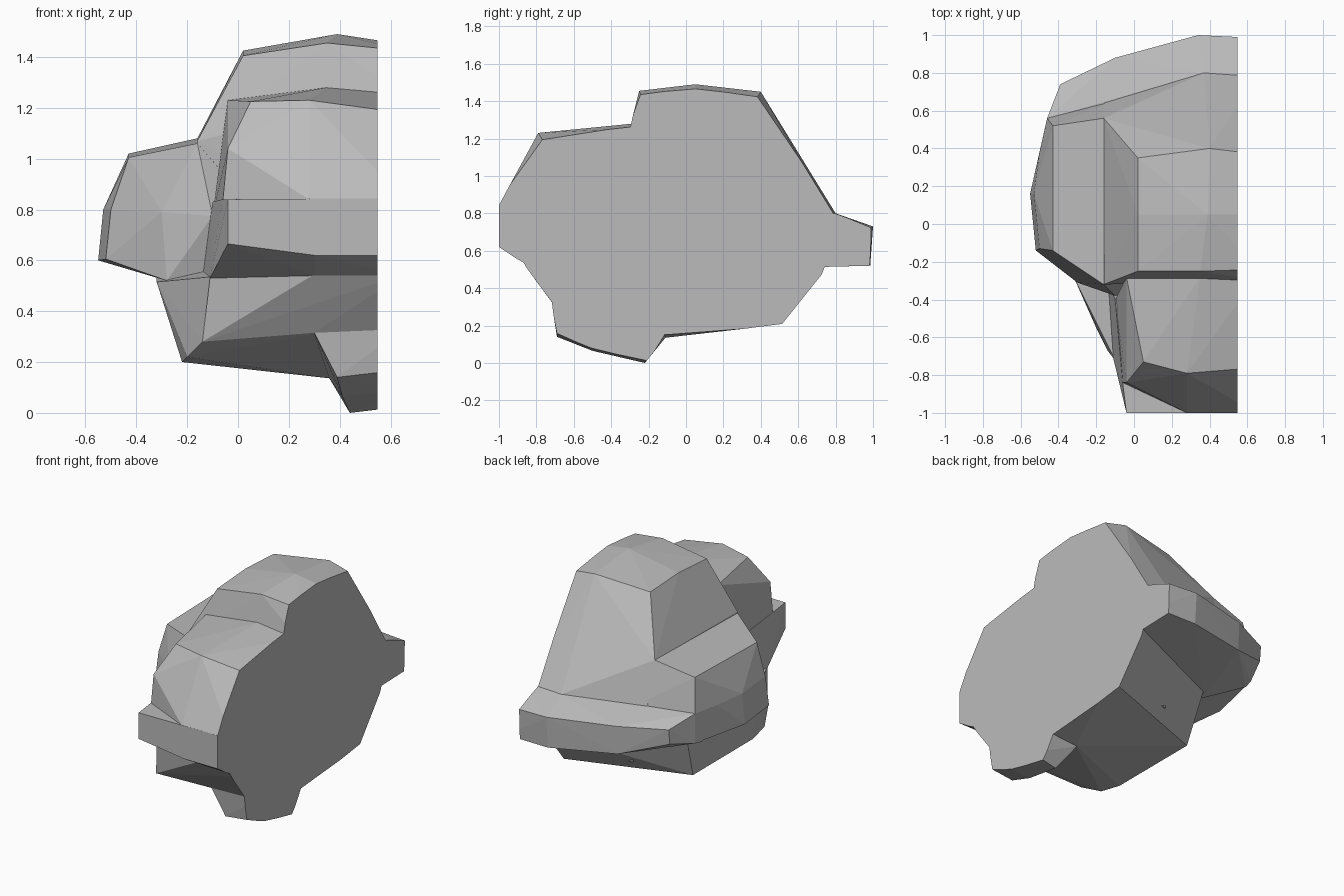
import bpy, bmesh

CUT = 0.55  # flat face where the half model is sliced


def hull(name, pts):
    """Faceted block; points on the slice run past it and are trimmed later."""
    bm = bmesh.new()
    for x, y, z in pts:
        bm.verts.new((x + (0.1 if x >= CUT else 0), y, z))
    res = bmesh.ops.convex_hull(bm, input=bm.verts)
    loose = {g for g in res["geom_interior"] + res["geom_unused"]
             if isinstance(g, bmesh.types.BMVert)}
    bmesh.ops.delete(bm, geom=list(loose), context='VERTS')
    bmesh.ops.recalc_face_normals(bm, faces=bm.faces)
    me = bpy.data.meshes.new(name)
    bm.to_mesh(me)
    bm.free()
    ob = bpy.data.objects.new(name, me)
    bpy.context.collection.objects.link(ob)
    return ob


# Tall crown with long back slope
body = hull("faceted_body", [
    (.02, -.25, 1.405), (.35, -.25, 1.455), (.55, -.24, 1.425),
    (.02, .05, 1.425), (.39, .05, 1.49), (.55, .05, 1.45),
    (.02, .35, 1.41), (.4, .4, 1.45), (.55, .37, 1.405),
    (-.16, -.32, 1.07), (.55, -.3, 1.26), (-.16, .56, 1.08),
    (.37, .8, .8), (.55, .78, .8), (-.16, .64, .8),
    (-.16, -.3, .6), (.55, -.3, .6), (.55, .7, .6), (-.16, .5, .6)])

# Solid middle
core = hull("core", [(x, y, z) for x in (.1, .55)
                     for y in (-.3, .42) for z in (.27, .9)])

# Side shoulder with flat top
side = hull("side_shoulder", [
    (-.43, -.14, 1.005), (-.43, .52, 1.02), (-.16, -.32, 1.06), (-.16, .56, 1.08),
    (-.53, .16, .8), (-.5, -.13, .8), (-.52, -.14, .605), (-.55, .16, .6),
    (-.5, .38, .8), (-.46, .56, .8), (-.46, .56, .6), (-.3, -.31, .79),
    (-.28, -.31, .52), (-.1, -.38, .775), (.3, -.3, .53), (.3, .5, .53),
    (.3, .5, 1.0), (-.08, .66, .79), (-.08, .55, 1.07)])

# Projecting rim around the back
rim = hull("back_rim", [
    (-.46, .56, .8), (.37, .8, .8), (.55, .79, .8),
    (-.39, .74, .74), (-.1, .88, .74), (.34, 1, .73), (.55, .985, .72),
    (-.39, .73, .64), (-.1, .87, .55), (.34, .985, .52), (.55, .98, .52),
    (-.47, .5, .59), (-.46, .56, .6), (-.48, .45, .79),
    (.55, .4, .505), (-.3, .3, .54), (.55, .4, .8)])

# Upper front block
front = hull("front_block", [
    (.28, -1, .84), (.55, -1, .845), (-.06, -.84, .83), (-.04, -.84, 1.04),
    (.05, -.73, 1.225), (.28, -.79, 1.23), (.55, -.76, 1.18),
    (.35, -.28, 1.28), (.55, -.28, 1.255), (-.04, -.28, 1.23),
    (-.1, -.4, .78), (.55, -.2, .8)])

# Ledge below the front block
ledge = hull("front_ledge", [
    (-.04, -1, .665), (-.04, -1, .84), (.3, -1, .62), (.55, -1, .62),
    (.55, -1, .845), (-.06, -.84, .84), (-.11, -.71, .53), (.3, -.86, .54),
    (.55, -.88, .54), (-.1, -.4, .83), (.55, -.25, .84),
    (-.14, -.3, .53), (.55, -.25, .53)])

# Sloped jaw under the ledge
jaw = hull("jaw", [
    (.55, -.88, .545), (.3, -.86, .545), (.55, -.72, .33), (.3, -.71, .315),
    (-.11, -.71, .535), (-.14, -.67, .28), (-.1, -.3, .3), (.55, -.2, .3),
    (.55, -.2, .56), (-.1, -.3, .56)])

# Lower body
lower = hull("lower_body", [
    (-.32, -.28, .515), (-.32, .18, .54), (-.25, .36, .54), (.55, .79, .51),
    (.55, .4, .6), (-.1, .2, .6), (-.11, -.7, .535), (-.14, -.67, .28),
    (-.2, -.55, .22), (-.22, -.4, .2), (-.22, .24, .2), (.3, -.7, .31),
    (.37, -.11, .135), (.55, -.11, .16), (.55, .55, .21)])

# Foot that reaches the ground
foot = hull("foot", [
    (.3, -.71, .315), (.55, -.72, .33), (.39, -.69, .14), (.55, -.69, .17),
    (.41, -.5, .065), (.55, -.51, .09), (.44, -.22, 0), (.55, -.2, .025),
    (.36, -.11, .135), (.55, -.11, .17), (.3, -.1, .4), (.55, -.1, .4)])

# Trim block giving the flat slice
trim = hull("slice_trim", [(x, y, z) for x in (CUT - .001, 2)
                           for y in (-2, 2) for z in (-1, 3)])

# Fuse every block into one shell, then slice it
parts = [core, side, rim, front, ledge, jaw, lower, foot]
for p in parts + [trim]:
    m = body.modifiers.new(p.name, 'BOOLEAN')
    m.operation = 'DIFFERENCE' if p is trim else 'UNION'
    m.solver = 'EXACT'
    m.object = p
    p.hide_render = True
dg = bpy.context.evaluated_depsgraph_get()
fused = bpy.data.meshes.new_from_object(body.evaluated_get(dg))
body.modifiers.clear()
body.data = fused
for p in parts + [trim]:
    bpy.data.objects.remove(p)

# Mid grey
grey = bpy.data.materials.new("grey")
grey.diffuse_color = (.5, .5, .5, 1)
fused.materials.clear()
fused.materials.append(grey)
for f in fused.polygons:
    f.material_index = 0
